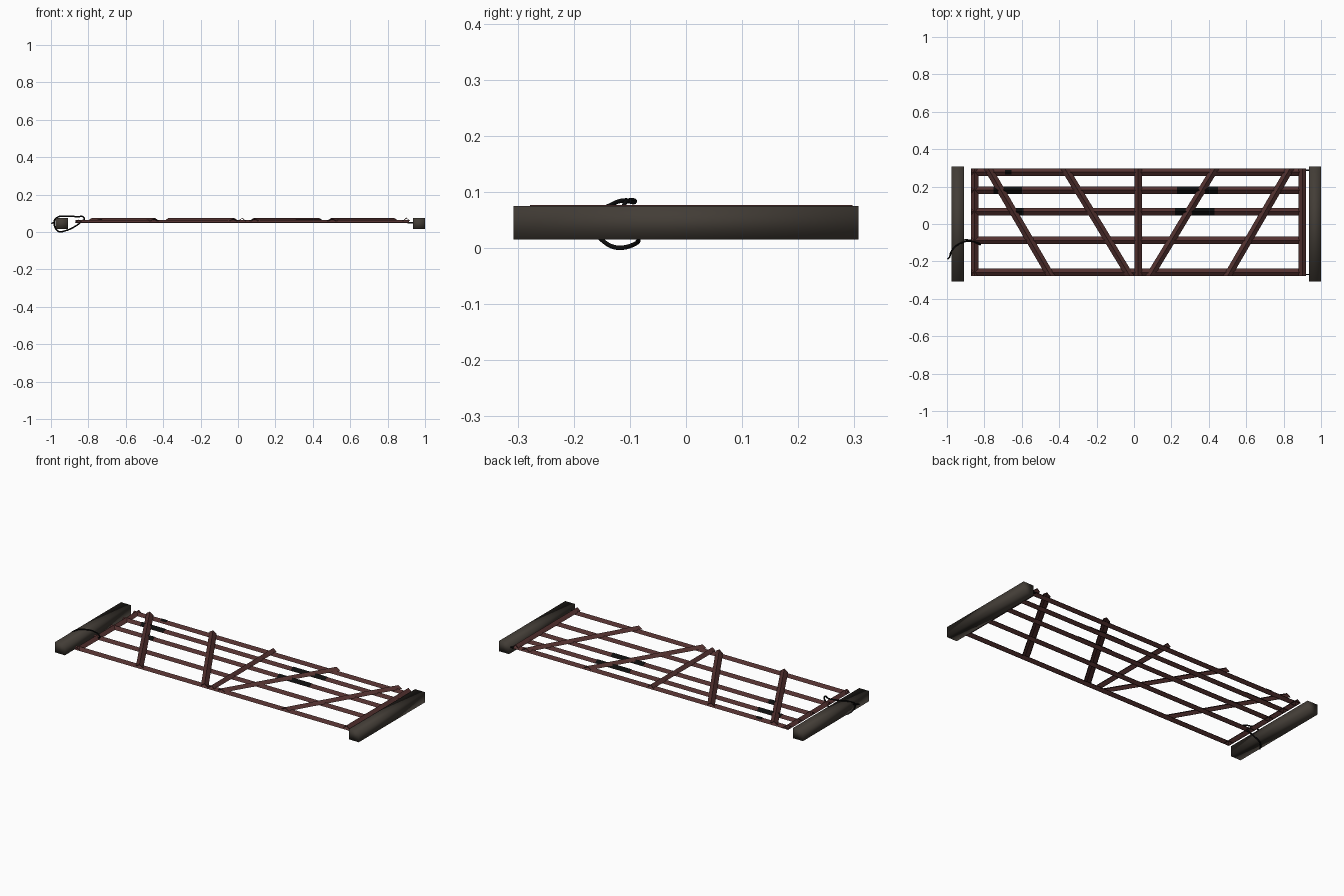
import bpy, math
from mathutils import Vector

if "Cube" in bpy.data.objects:
    bpy.data.objects.remove(bpy.data.objects["Cube"])


def material(name, rgb):
    m = bpy.data.materials.new(name)
    m.diffuse_color = (*rgb, 1)
    m.use_nodes = True
    m.node_tree.nodes["Principled BSDF"].inputs["Base Color"].default_value = m.diffuse_color
    return m


WOOD = material("weathered wood", (0.055, 0.046, 0.037))
RUST = material("dark red iron", (0.085, 0.030, 0.028))
BLACK = material("black", (0.004, 0.004, 0.004))


def mesh_object(name, verts, faces, mat):
    me = bpy.data.meshes.new(name)
    me.from_pydata(verts, [], faces)
    me.materials.append(mat)
    ob = bpy.data.objects.new(name, me)
    bpy.context.collection.objects.link(ob)
    return ob


def box(name, lo, hi, mat):
    v = [(x, y, z) for x in (lo[0], hi[0]) for y in (lo[1], hi[1]) for z in (lo[2], hi[2])]
    f = [(0, 1, 3, 2), (4, 6, 7, 5), (0, 4, 5, 1), (2, 3, 7, 6), (0, 2, 6, 4), (1, 5, 7, 3)]
    return mesh_object(name, v, f, mat)


def angle_bar(name, a, b, along_x, z, half, height, mat, t=0.004):
    """Roof-shaped angle iron from a to b, ends cut square to the frame."""
    prof = [(-half, z), (0, z + height), (half, z), (half - t, z - 0.001),
            (0, z + height - t), (-half + t, z - 0.001)]
    v = []
    for p in (a, b):
        for o, h in prof:
            v.append((p[0], p[1] + o, h) if along_x else (p[0] + o, p[1], h))
    n = 6
    f = [(i, i + n, (i + 1) % n + n, (i + 1) % n) for i in range(n)]
    for k in (0, n):  # end caps as quads, one per leg
        q = [(0, 1, 4, 5), (1, 2, 3, 4)]
        f += [tuple(k + j for j in (c if k == 0 else c[::-1])) for c in q]
    if not along_x:
        # y-running bars sweep the other way round
        if b[1] < a[1]:
            f = [c for c in f]
        else:
            f = [c[::-1] for c in f]
    return mesh_object(name, v, f, mat)


def tube(name, pts, radius, mat, closed=False):
    cu = bpy.data.curves.new(name, 'CURVE')
    cu.dimensions = '3D'
    cu.bevel_depth = radius
    cu.bevel_resolution = 2
    cu.use_fill_caps = True
    sp = cu.splines.new('BEZIER')
    sp.bezier_points.add(len(pts) - 1)
    for bp, p in zip(sp.bezier_points, pts):
        bp.co = p
        bp.handle_left_type = bp.handle_right_type = 'AUTO'
    sp.use_cyclic_u = closed
    cu.materials.append(mat)
    ob = bpy.data.objects.new(name, cu)
    bpy.context.collection.objects.link(ob)
    return ob


# Wooden posts at both ends
for name, x0, x1 in (("left_post", -0.975, -0.91), ("right_post", 0.935, 1.0)):
    post = box(name, (x0, -0.307, 0.015), (x1, 0.307, 0.075), WOOD)
    post.data.polygons.foreach_set("use_smooth", [True] * 6)

TOP, BOT = 0.297, -0.278

# Horizontal rails
RAILS = [0.277, 0.181, 0.066, -0.087, -0.259]
for i, y in enumerate(RAILS):
    angle_bar(f"rail_{i + 1}", (-0.87, y), (0.915, y), True, 0.05, 0.02, 0.015, RUST)

# Upright stiles
for name, x in (("left_stile", -0.852), ("middle_stile", 0.022), ("right_stile", 0.9)):
    z = 0.05 if name == "left_stile" else 0.06
    angle_bar(name, (x, TOP), (x, BOT), False, z, 0.02, 0.017, RUST)

# Diagonal braces
for i, (xt, xb) in enumerate(((-0.78, -0.445), (-0.37, -0.022), (0.433, 0.085), (0.834, 0.50))):
    angle_bar(f"brace_{i + 1}", (xt, TOP), (xb, BOT), False, 0.06, 0.024, 0.016, RUST)

# Black worn patches lying over the rails
for i, (x0, x1, y) in enumerate(((-0.75, -0.60, 0.181), (-0.64, -0.59, 0.066), (0.23, 0.45, 0.181),
                                 (0.22, 0.43, 0.066), (-0.69, -0.655, 0.277))):
    half = 0.012 if i == 4 else 0.0205
    angle_bar(f"worn_patch_{i + 1}", (x0, y), (x1, y), True, 0.052 if i < 4 else 0.058,
              half, 0.0155 if i < 4 else 0.009, BLACK)

# Hinge pins between right stile and right post
for name, y in (("upper_hinge", 0.288), ("lower_hinge", -0.270)):
    box(name, (0.905, y - 0.004, 0.046), (0.94, y + 0.004, 0.053), BLACK)

# Wire loop tying the gate to the left post
tube("wire_loop", [(-0.983, -0.165, 0.05), (-0.965, -0.13, 0.079), (-0.92, -0.10, 0.085),
                   (-0.865, -0.092, 0.082), (-0.822, -0.11, 0.074), (-0.835, -0.10, 0.058),
                   (-0.875, -0.087, 0.028), (-0.92, -0.09, 0.008), (-0.965, -0.14, 0.007)],
     0.004, BLACK, True)
tube("wire_tail", [(-0.981, -0.155, 0.055), (-0.987, -0.178, 0.05), (-0.996, -0.188, 0.047)],
     0.004, BLACK)
